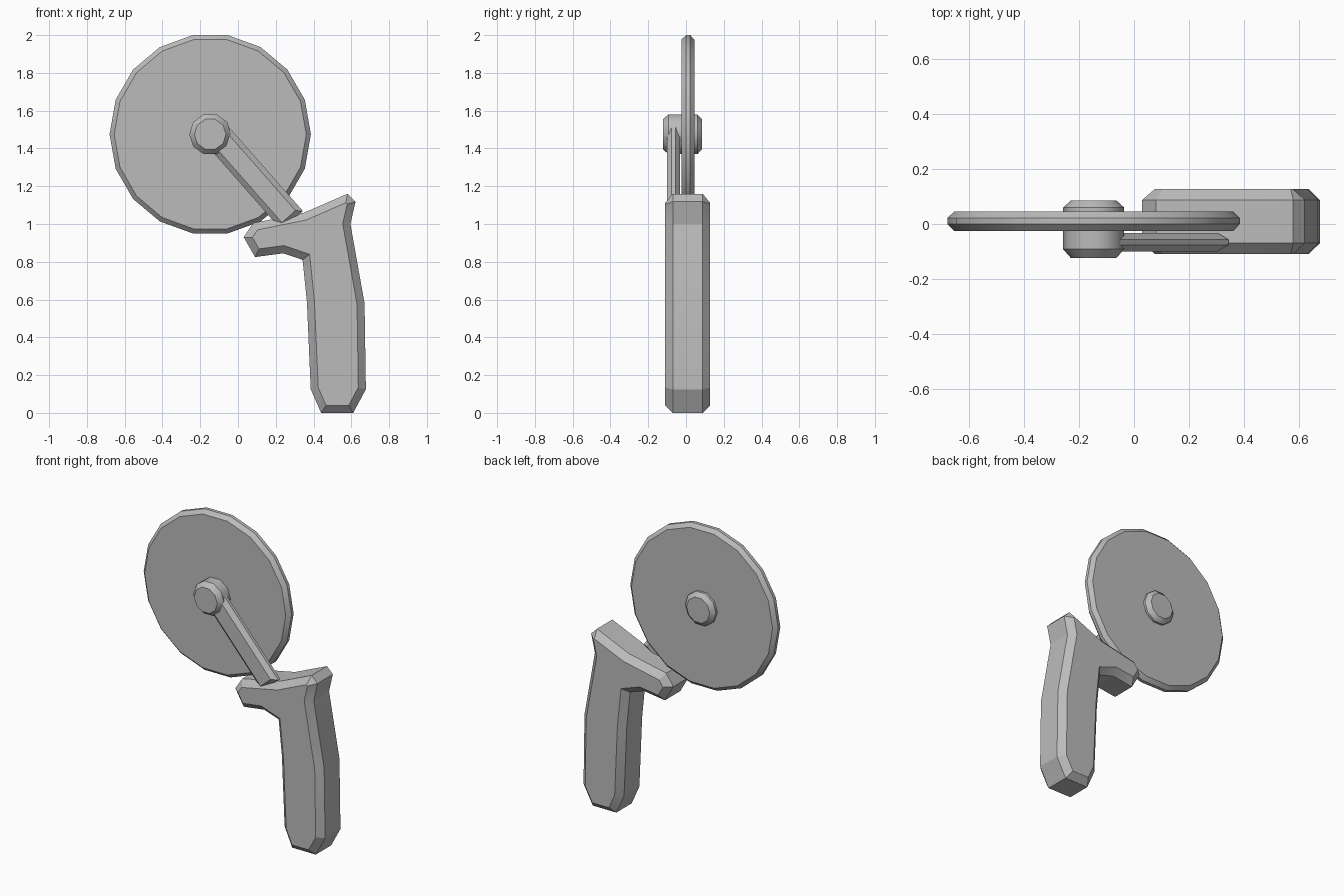
import bpy, bmesh, math
from mathutils import Vector

if "Cube" in bpy.data.objects:
    bpy.data.objects.remove(bpy.data.objects["Cube"])

gray = bpy.data.materials.new("metal gray")
gray.diffuse_color = (0.5, 0.5, 0.5, 1)
gray.use_nodes = True
gray.node_tree.nodes["Principled BSDF"].inputs["Base Color"].default_value = gray.diffuse_color


def inset(pts, d):
    """Offset a counter-clockwise outline inward with mitred corners."""
    out = []
    n = len(pts)
    for i in range(n):
        a, b, c = (Vector(pts[(i + k) % n]) for k in (-1, 0, 1))
        e1, e2 = (b - a).normalized(), (c - b).normalized()
        n1, n2 = Vector((-e1.y, e1.x)), Vector((-e2.y, e2.x))
        out.append(b + (n1 + n2) * (d / (1 + n1.dot(n2))))
    return out


def plate(name, pts, ys, d, smooth_deg):
    """Chamfered slab: outline in x,z at ys[1], ys[2], inset by d at ys[0], ys[3]."""
    small = inset(pts, d)
    bm = bmesh.new()
    rings = [[bm.verts.new((p[0], y, p[1])) for p in outline]
             for outline, y in zip((small, pts, pts, small), ys)]
    n = len(pts)
    for r, s in zip(rings, rings[1:]):
        for i in range(n):
            j = (i + 1) % n
            bm.faces.new((r[i], r[j], s[j], s[i]))
    bm.faces.new(rings[0])
    bm.faces.new(rings[3])
    bmesh.ops.recalc_face_normals(bm, faces=bm.faces)
    for f in bm.faces:
        f.smooth = True
    # chamfer edges stay sharp, gentle bends around the outline are smooth
    for e in bm.edges:
        ring_edge = abs(e.verts[0].co.y - e.verts[1].co.y) < 1e-5
        e.smooth = not ring_edge and e.calc_face_angle() < math.radians(smooth_deg)
    me = bpy.data.meshes.new(name)
    bm.to_mesh(me)
    bm.free()
    me.materials.append(gray)
    ob = bpy.data.objects.new(name, me)
    bpy.context.collection.objects.link(ob)
    return ob


AXLE = Vector((-0.147, 1.475))


def disc(n, r):
    return [(AXLE.x + r * math.cos(2 * math.pi * i / n),
             AXLE.y + r * math.sin(2 * math.pi * i / n)) for i in range(n)]


# cutting wheel and its hub
plate("wheel", disc(18, 0.533), (-0.025, 0.0, 0.022, 0.045), 0.024, 40)
plate("hub", disc(10, 0.111), (-0.123, -0.092, 0.06, 0.085), 0.026, 40)

# diagonal arm from the hub into the handle
along, across = Vector((0.66, -0.75)), Vector((0.75, 0.66))
arm = [AXLE + along * u + across * v
       for u, v in ((0.0, -0.052), (0.63, -0.052), (0.63, 0.1), (0.0, 0.1))]
plate("arm", arm, (-0.1, -0.076, -0.056, -0.033), 0.028, 20)

# pistol-style handle
grip = [(0.03, 0.93), (0.09, 0.825), (0.24, 0.845), (0.342, 0.81),
        (0.365, 0.585), (0.385, 0.125), (0.44, 0.0), (0.61, 0.0),
        (0.677, 0.125), (0.67, 0.58), (0.595, 1.0), (0.622, 1.118),
        (0.58, 1.16), (0.35, 1.06), (0.08, 1.005)]
plate("handle", grip, (-0.11, -0.07, 0.088, 0.128), 0.04, 20)
